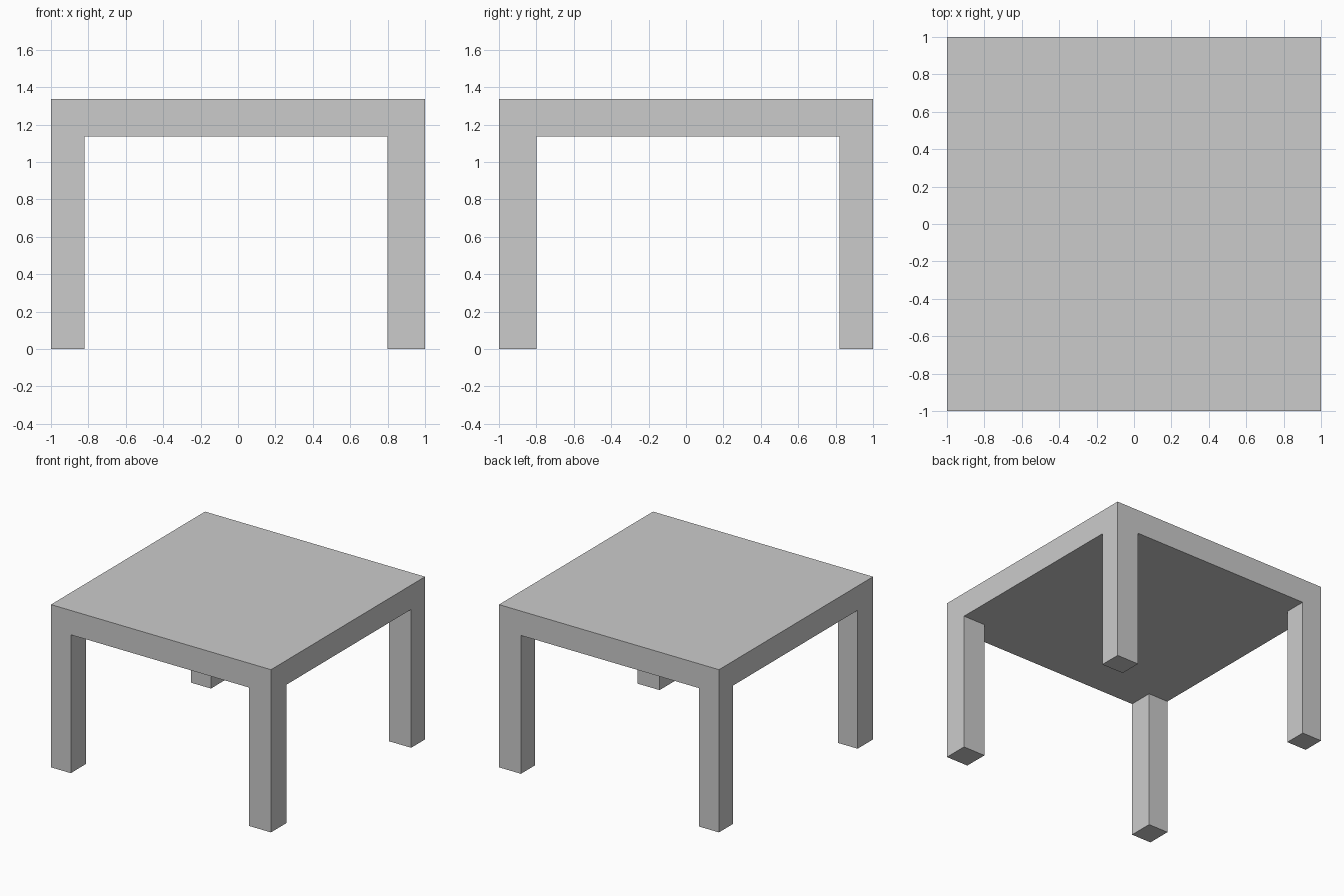
import bpy
import bmesh
from mathutils import Matrix, Vector

if "Cube" in bpy.data.objects:
    bpy.data.objects.remove(bpy.data.objects["Cube"])

HEIGHT, THICKNESS = 1.337, 0.2
UNDERSIDE = HEIGHT - THICKNESS
# Inner faces of the legs: left/right along x, front/back along y
X_CUTS = (-0.82, 0.80)
Y_CUTS = (-0.80, 0.82)

bm = bmesh.new()

# Square tabletop slab
slab = (Matrix.Translation((0, 0, HEIGHT - THICKNESS / 2))
        @ Matrix.Diagonal((2, 2, THICKNESS, 1)))
bmesh.ops.create_cube(bm, size=1, matrix=slab)

# Loop cuts marking out the leg footprints
for axis, cuts in ((Vector((1, 0, 0)), X_CUTS), (Vector((0, 1, 0)), Y_CUTS)):
    for cut in cuts:
        bmesh.ops.bisect_plane(bm, geom=bm.verts[:] + bm.edges[:] + bm.faces[:],
                               plane_co=axis * cut, plane_no=axis)

# Four corner legs extruded down from the underside
bm.normal_update()
corners = []
for face in bm.faces:
    c = face.calc_center_median()
    if face.normal.z < -0.9 and abs(c.x) > 0.8 and abs(c.y) > 0.8:
        corners.append(face)
legs = bmesh.ops.extrude_discrete_faces(bm, faces=corners)["faces"]
for face in legs:
    bmesh.ops.translate(bm, verts=face.verts[:], vec=(0, 0, -UNDERSIDE))

bmesh.ops.recalc_face_normals(bm, faces=bm.faces[:])

mesh = bpy.data.meshes.new("table")
bm.to_mesh(mesh)
bm.free()
table = bpy.data.objects.new("table", mesh)
bpy.context.collection.objects.link(table)
